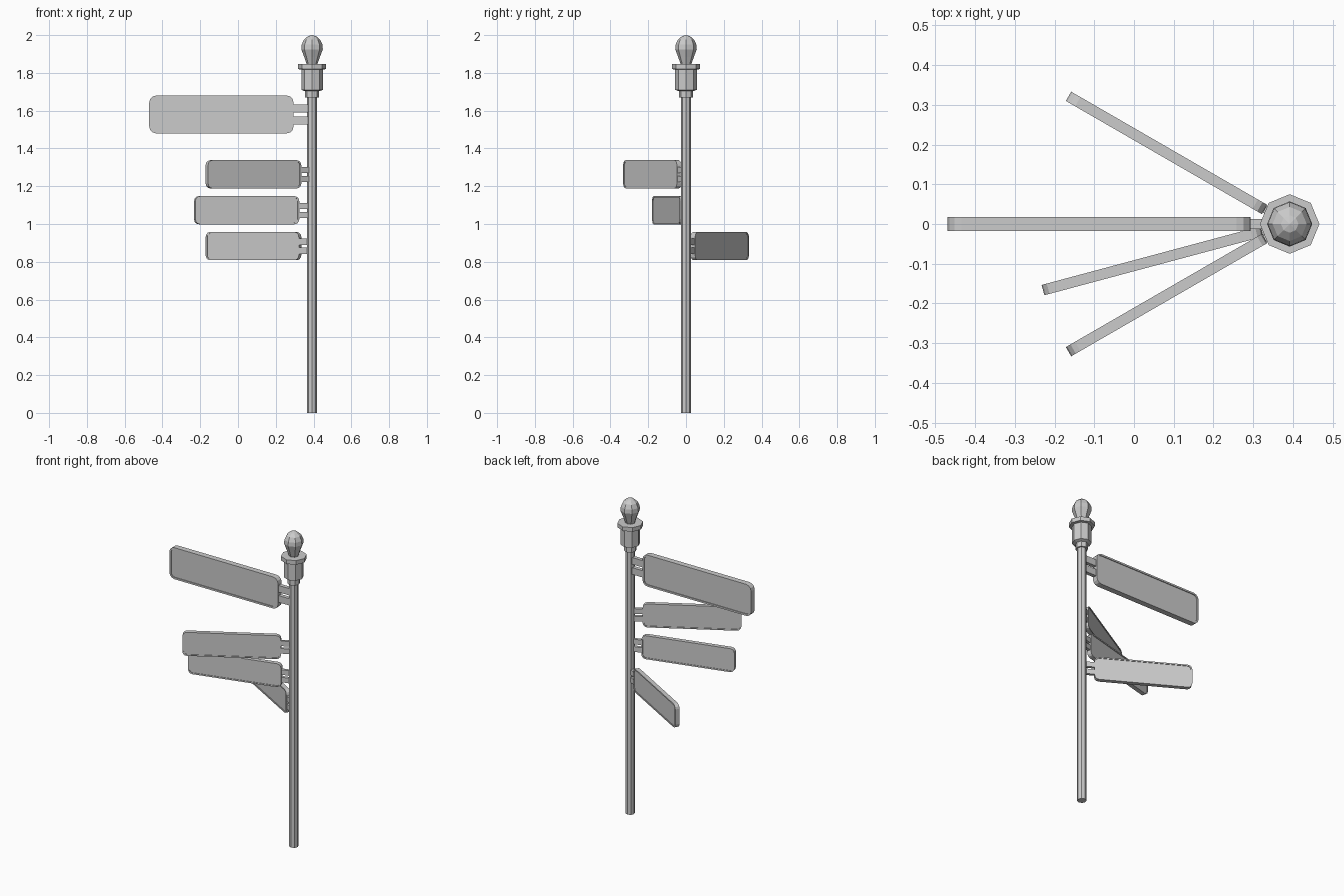
import bpy, bmesh, math
from mathutils import Matrix, Vector

if "Cube" in bpy.data.objects:
    bpy.data.objects.remove(bpy.data.objects["Cube"])

POLE_X = 0.392
SIDES = 8


def finish(bm, name):
    bmesh.ops.remove_doubles(bm, verts=bm.verts, dist=1e-5)
    bmesh.ops.recalc_face_normals(bm, faces=bm.faces)
    me = bpy.data.meshes.new(name)
    bm.to_mesh(me)
    bm.free()
    ob = bpy.data.objects.new(name, me)
    bpy.context.collection.objects.link(ob)
    return ob


def lathe(name, profile):
    """Eight-sided turned part from (radius, z) pairs."""
    bm = bmesh.new()
    rings = []
    for r, z in profile:
        rings.append([bm.verts.new((r * math.cos(i * math.tau / SIDES),
                                    r * math.sin(i * math.tau / SIDES), z))
                      for i in range(SIDES)])
    for a, b in zip(rings, rings[1:]):
        for i in range(SIDES):
            j = (i + 1) % SIDES
            bm.faces.new((a[i], a[j], b[j], b[i]))
    bm.faces.new(rings[0][::-1])
    bm.faces.new(rings[-1])
    ob = finish(bm, name)
    ob.location.x = POLE_X
    return ob


def sign(name, z, angle, s):
    """Framed board and two brackets, running out along -x from the pole."""
    x0, x1, h, t, r = -0.862, -0.098, 0.1, 0.018, 0.036
    bm = bmesh.new()
    outline = []
    corners = ((x1 - r, h - r, 0), (x0 + r, h - r, 90),
               (x0 + r, r - h, 180), (x1 - r, r - h, 270))
    for cx, cz, start in corners:
        for k in range(4):
            a = math.radians(start + 30 * k)
            outline.append(bm.verts.new((cx + r * math.cos(a), -t, cz + r * math.sin(a))))
    front = bm.faces.new(outline)
    out = bmesh.ops.extrude_face_region(bm, geom=[front])
    back = [g for g in out["geom"] if isinstance(g, bmesh.types.BMFace)][0]
    bmesh.ops.translate(bm, verts=back.verts, vec=(0, 2 * t, 0))
    bm.faces.ensure_lookup_table()
    if not front.is_valid or len([f for f in bm.faces if len(f.verts) > 4]) < 2:
        bm.faces.new(outline)
    bmesh.ops.recalc_face_normals(bm, faces=bm.faces)
    # recessed panel on both sides
    for f in [f for f in bm.faces if len(f.verts) > 4]:
        n = f.normal.copy()
        bmesh.ops.inset_region(bm, faces=[f], thickness=0.011)
        out = bmesh.ops.extrude_discrete_faces(bm, faces=[f])
        f2 = out["faces"][0]
        bmesh.ops.translate(bm, verts=f2.verts, vec=n * -0.005)
    # paired bracket arms
    for zc in (0.031, -0.033):
        m = Matrix.Translation((-0.065, 0, zc)) @ Matrix.Diagonal((0.09, 0.024, 0.043, 1))
        bmesh.ops.create_cube(bm, size=1, matrix=m)
    ob = finish(bm, name)
    ob.location = (POLE_X, 0, z)
    ob.rotation_euler.z = math.radians(angle)
    ob.scale = (s, s, s)


# post
lathe("post", [(0.027, 0), (0.027, 1.69)])
# collar, socket and flange under the finial
lathe("post_cap", [(0.037, 1.67), (0.037, 1.703), (0.057, 1.71), (0.057, 1.818),
                   (0.075, 1.82), (0.075, 1.846)])
# faceted bulb
lathe("finial", [(0.026, 1.84), (0.042, 1.885), (0.057, 1.925), (0.055, 1.95),
                 (0.043, 1.976), (0.022, 1.994), (0.001, 2.0)])

# direction boards
sign("large_sign", 1.58, 0, 1)
sign("upper_sign", 1.263, 30, 0.746)
sign("middle_sign", 1.073, 15, 0.746)
sign("lower_sign", 0.883, -30, 0.746)
